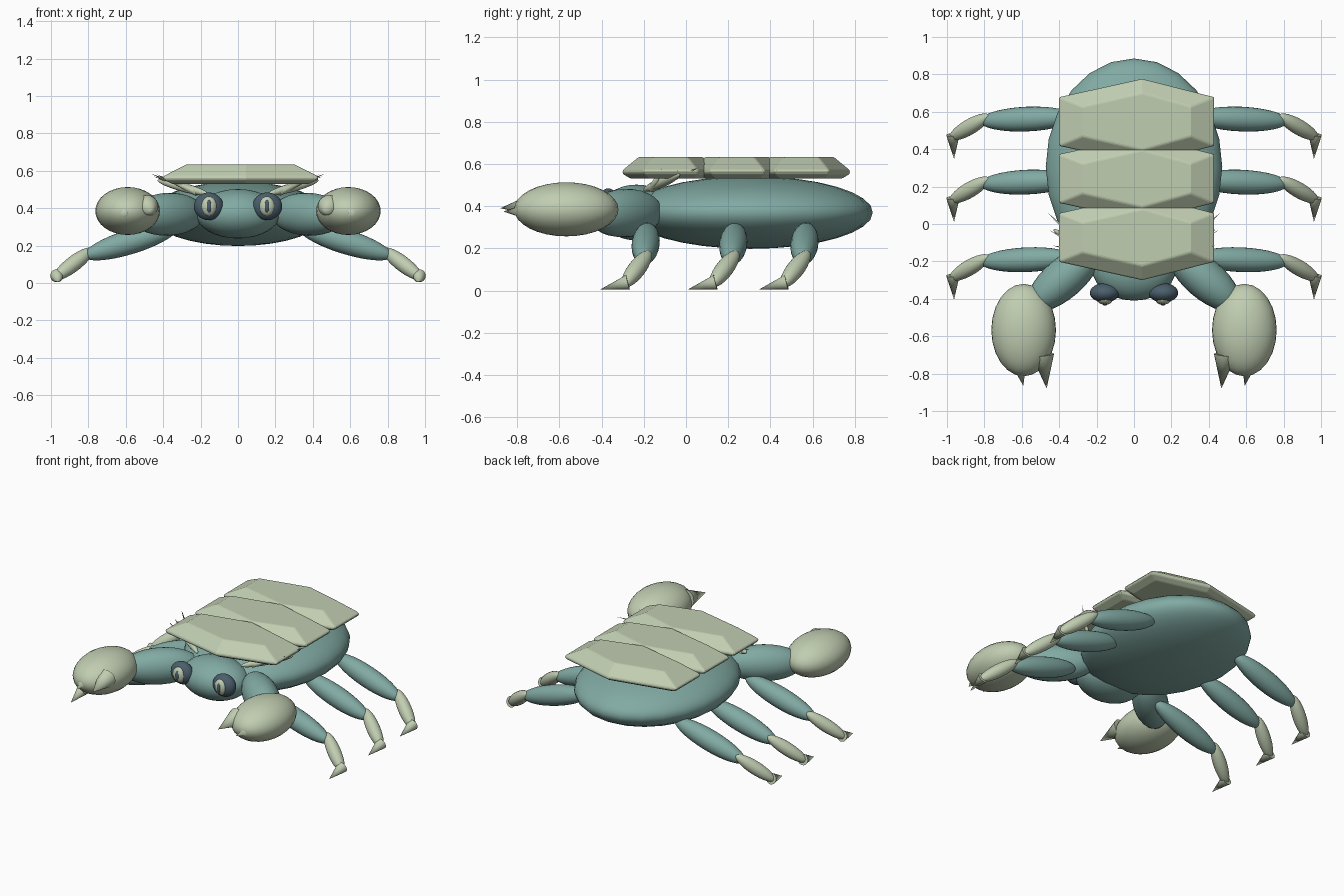
import bpy, bmesh
from mathutils import Vector

if "Cube" in bpy.data.objects:
    bpy.data.objects.remove(bpy.data.objects["Cube"])


def material(name, color):
    m = bpy.data.materials.new(name)
    m.diffuse_color = (*color, 1)
    m.use_nodes = True
    m.node_tree.nodes["Principled BSDF"].inputs["Base Color"].default_value = m.diffuse_color
    return m


TEAL = material("teal_shell", (0.22, 0.40, 0.365))
SAGE = material("sage_horn", (0.53, 0.61, 0.44))
SLATE = material("dark_slate", (0.07, 0.115, 0.15))


def finish(name, mat, smooth=True):
    ob = bpy.context.object
    ob.name = name
    ob.data.materials.append(mat)
    if smooth:
        bpy.ops.object.shade_smooth_by_angle(angle=0.7)
    return ob


def ellipsoid(name, center, radii, mat, segments=24, rings=16):
    bpy.ops.mesh.primitive_uv_sphere_add(segments=segments, ring_count=rings, radius=1, location=center)
    bpy.context.object.scale = radii
    return finish(name, mat)


def limb(name, start, end, radius, mat, depth=None):
    """Ellipsoid stretched between two points."""
    a, b = Vector(start), Vector(end)
    ob = ellipsoid(name, (a + b) / 2, (radius, depth or radius, (b - a).length / 2), mat)
    ob.rotation_euler = (b - a).to_track_quat('Z', 'Y').to_euler()
    return ob


def spike(name, base, tip, radius, mat, sides=20):
    a, b = Vector(base), Vector(tip)
    bpy.ops.mesh.primitive_cone_add(vertices=sides, radius1=radius, radius2=0,
                                    depth=(b - a).length, location=(a + b) / 2)
    bpy.context.object.rotation_euler = (b - a).to_track_quat('Z', 'Y').to_euler()
    return finish(name, mat)


def back_plate(name, cy):
    """Six-sided plate: bottom, rim and raised top outlines bridged together."""
    bm = bmesh.new()
    rows = []
    # half width, corner depth, apex depth, height
    for w, a, b, z in ((0.365, 0.105, 0.19, 0.53), (0.415, 0.13, 0.228, 0.553),
                       (0.415, 0.13, 0.228, 0.57), (0.29, 0.08, 0.152, 0.633)):
        outline = ((-w, -a), (0.03, -b), (w, -a), (w, a), (0.03, b), (-w, a))
        rows.append([bm.verts.new((x + 0.014, y + cy, z)) for x, y in outline])
    for lo, hi in zip(rows, rows[1:]):
        for i in range(6):
            j = (i + 1) % 6
            bm.faces.new((lo[i], lo[j], hi[j], hi[i]))
    bm.faces.new(rows[0][::-1])
    bm.faces.new(rows[-1])
    me = bpy.data.meshes.new(name)
    bm.to_mesh(me)
    bm.free()
    ob = bpy.data.objects.new(name, me)
    bpy.context.collection.objects.link(ob)
    me.materials.append(SAGE)
    bevel = ob.modifiers.new("soft_edges", 'BEVEL')
    bevel.width = 0.008
    bevel.segments = 2


# body and head
ellipsoid("body", (0, 0.305, 0.37), (0.472, 0.58, 0.172), TEAL)
ellipsoid("head", (0, -0.235, 0.37), (0.225, 0.175, 0.132), TEAL)

# armour plates on the back
for n, cy in enumerate((-0.072, 0.243, 0.548)):
    back_plate(f"back_plate_{n + 1}", cy)

for s, side in ((-1, "left"), (1, "right")):
    # eye with pale iris and slit pupil
    ellipsoid(f"{side}_eye", (s * 0.157, -0.368, 0.41), (0.079, 0.052, 0.074), SLATE)
    ellipsoid(f"{side}_iris", (s * 0.155, -0.402, 0.41), (0.042, 0.030, 0.052), SAGE)
    ellipsoid(f"{side}_pupil", (s * 0.155, -0.421, 0.41), (0.015, 0.016, 0.035), SLATE)

    # claw arm, claw and pincers
    limb(f"{side}_claw_arm", (s * 0.19, -0.13, 0.375), (s * 0.56, -0.45, 0.36), 0.108, TEAL, 0.115)
    ellipsoid(f"{side}_claw", (s * 0.59, -0.567, 0.385), (0.173, 0.247, 0.128), SAGE)
    spike(f"{side}_large_pincer", (s * 0.487, -0.70, 0.41), (s * 0.467, -0.88, 0.39), 0.06, SAGE)
    spike(f"{side}_small_pincer", (s * 0.62, -0.72, 0.375), (s * 0.592, -0.865, 0.375), 0.05, SAGE)

    # three walking legs
    for n, y in enumerate((-0.19, 0.225, 0.562)):
        limb(f"{side}_thigh_{n + 1}", (s * 0.32, y + 0.01, 0.30), (s * 0.825, y - 0.012, 0.143),
             0.066, TEAL)
        limb(f"{side}_shin_{n + 1}", (s * 0.775, y + 0.018, 0.183), (s * 0.985, y - 0.105, 0.022),
             0.042, SAGE)
        spike(f"{side}_foot_{n + 1}", (s * 0.968, y - 0.085, 0.039), (s * 0.962, y - 0.215, 0.006),
              0.036, SAGE)

    # side frill with thin spines under the front plate
    limb(f"{side}_frill", (s * 0.16, -0.20, 0.475), (s * 0.43, -0.03, 0.55), 0.024, SAGE)
    for n, tip in enumerate(((0.468, 0.065, 0.585), (0.45, -0.035, 0.57), (0.435, -0.115, 0.58))):
        spike(f"{side}_spine_{n + 1}", (s * 0.22, -0.16, 0.485), (s * tip[0], tip[1], tip[2]),
              0.02, SAGE, 10)
